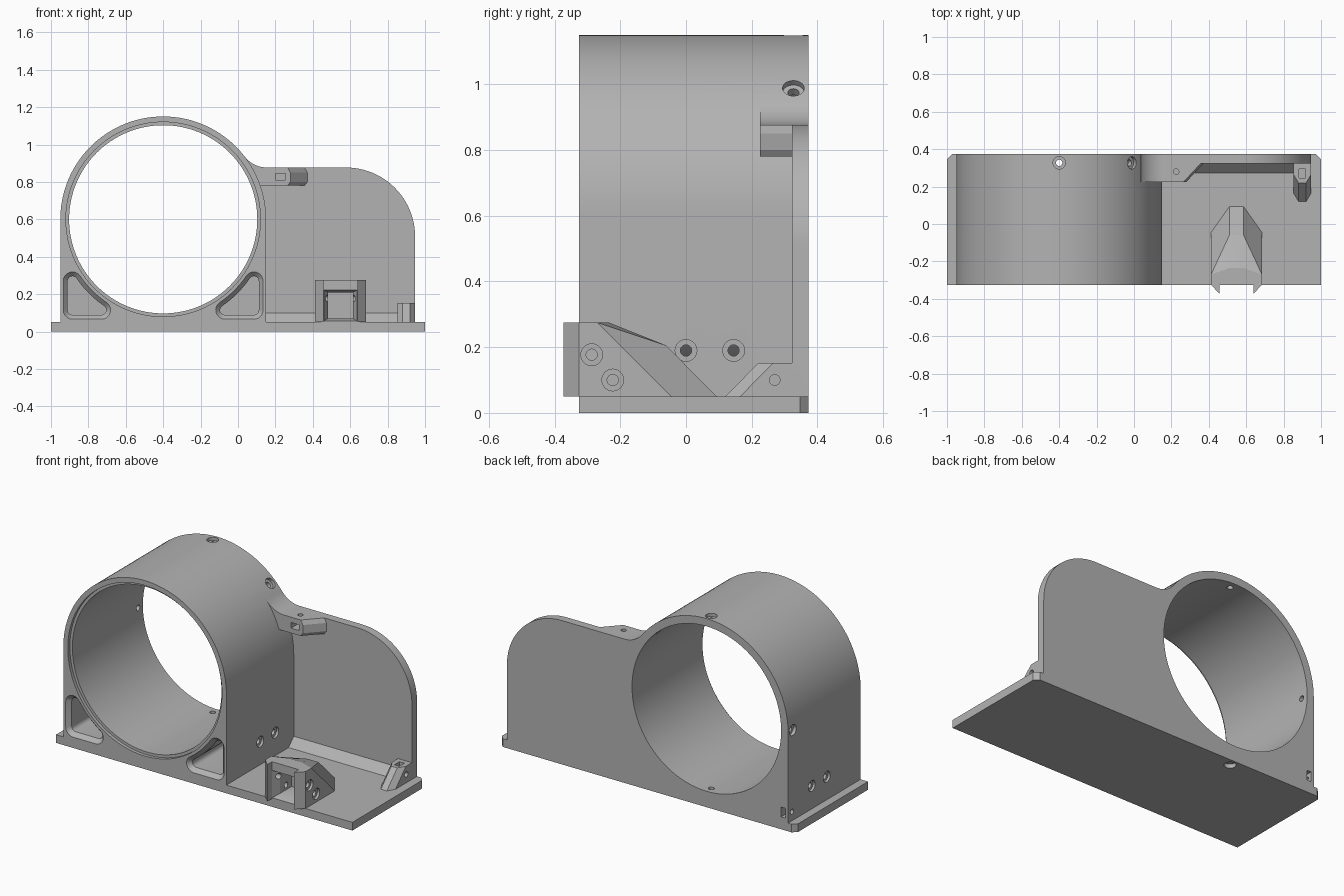
import bpy, bmesh, math
from mathutils import Vector, Matrix

cube = bpy.data.objects.get("Cube")
if cube:
    bpy.data.objects.remove(cube, do_unlink=True)

grey = bpy.data.materials.new("plain_grey")
grey.use_nodes = True
grey.diffuse_color = (0.45, 0.45, 0.45, 1)
grey.node_tree.nodes["Principled BSDF"].inputs["Base Color"].default_value = (0.45, 0.45, 0.45, 1)

FRONT, PANEL, BACK = -0.326, 0.323, 0.373
CX, CZ = -0.4, 0.6          # ring axis
OUTER, BORE = 0.55, 0.503


def finish(name, bm):
    bmesh.ops.recalc_face_normals(bm, faces=bm.faces)
    mesh = bpy.data.meshes.new(name)
    bm.to_mesh(mesh)
    bm.free()
    mesh.materials.append(grey)
    ob = bpy.data.objects.new(name, mesh)
    bpy.context.collection.objects.link(ob)
    return ob


def loft(name, loop_a, loop_b, a, b, axis="y"):
    """Solid between two matching outlines, placed at a and b along an axis."""
    place = (lambda p, d: (p[0], d, p[1])) if axis == "y" else (lambda p, d: (p[0], p[1], d))
    bm = bmesh.new()
    va = [bm.verts.new(place(p, a)) for p in loop_a]
    vb = [bm.verts.new(place(p, b)) for p in loop_b]
    bm.faces.new(va)
    bm.faces.new(vb)
    for i in range(len(va)):
        j = (i + 1) % len(va)
        bm.faces.new((va[i], va[j], vb[j], vb[i]))
    return finish(name, bm)


def prism(name, loop, a, b, axis="y"):
    return loft(name, loop, loop, a, b, axis)


def box(name, x0, x1, y0, y1, z0, z1):
    return prism(name, [(x0, z0), (x1, z0), (x1, z1), (x0, z1)], y0, y1)


def hull(name, points):
    bm = bmesh.new()
    for p in points:
        bm.verts.new(p)
    res = bmesh.ops.convex_hull(bm, input=bm.verts)
    loose = {v for v in res["geom_interior"] if isinstance(v, bmesh.types.BMVert)}
    bmesh.ops.delete(bm, geom=list(loose), context="VERTS")
    bmesh.ops.dissolve_limit(bm, angle_limit=0.01, verts=bm.verts, edges=bm.edges)
    return finish(name, bm)


def rod(start, direction, radius, length, sides=32):
    d = Vector(direction).normalized()
    mid = Vector(start) + d * length / 2
    bm = bmesh.new()
    bmesh.ops.create_cone(bm, cap_ends=True, segments=sides, radius1=radius, radius2=radius,
                          depth=length,
                          matrix=Matrix.Translation(mid) @ d.to_track_quat("Z", "Y").to_matrix().to_4x4())
    return finish("cutter", bm)


def arc(cx, cz, r, a0, a1, n):
    angles = [math.radians(a0 + (a1 - a0) * i / n) for i in range(n + 1)]
    return [(cx + r * math.cos(t), cz + r * math.sin(t)) for t in angles]


def combine(target, other, op):
    mod = target.modifiers.new("bool", "BOOLEAN")
    mod.operation, mod.object, mod.solver = op, other, "EXACT"
    bpy.context.view_layer.objects.active = target
    bpy.ops.object.modifier_apply(modifier=mod.name)
    bpy.data.objects.remove(other, do_unlink=True)


def cut(target, other):
    combine(target, other, "DIFFERENCE")


def smooth(ob):
    bpy.ops.object.select_all(action="DESELECT")
    ob.select_set(True)
    bpy.context.view_layer.objects.active = ob
    bpy.ops.object.shade_smooth_by_angle(angle=math.radians(20))


# Base plate with clipped back corners
c = 0.026
body = prism("housing_and_base", [(-1, FRONT), (1, FRONT), (1, BACK - c), (1 - c, BACK),
                                  (-1 + c, BACK), (-1, BACK - c)], 0, 0.05, "z")

# Round housing on a square foot
arch = arc(CX, CZ, OUTER, 0, 180, 64)
combine(body, prism("housing", [(CX - OUTER, 0.03), (CX + OUTER, 0.03)] + arch, FRONT, BACK), "UNION")

# Back panel, blended into the ring by a fillet
TOP, RIGHT = 0.877, 0.947
fillet = arc(0.155, TOP + 0.15, 0.15, 270, 217.6, 12)
panel = [(0.1, 0.03), (RIGHT, 0.03)] + arc(RIGHT - 0.37, TOP - 0.37, 0.37, 0, 90, 24) + fillet
combine(body, prism("panel", panel + [(0.02, 0.9), (0.1, 0.7)], PANEL, BACK), "UNION")

# Screw boss under the fillet, with a tapered end
inner = fillet + [(0.02, 0.9), (0.08, 0.78)]
boss_front = [(0.265, 0.78), (0.28, 0.8), (0.28, 0.85), (0.265, TOP)]
boss_back = [(x + 0.1, z) for x, z in boss_front]
combine(body, loft("boss", boss_front + inner, boss_back + inner, 0.225, PANEL + 0.01), "UNION")
cut(body, box("slot", 0.2, 0.255, 0.2, 0.3, 0.81, 0.845))
cut(body, rod((0.225, 0.28, 0.83), (0, 0, 1), 0.015, 0.1))

# Sloped strip along the foot of the panel
strip = hull("strip", [(x, y, z) for x in (0.14, RIGHT)
                       for y, z in ((0.273, 0.05), (PANEL, 0.1), (0.34, 0.1), (0.34, 0.03), (0.273, 0.03))])
combine(body, strip, "UNION")

# Main bore and its shallow front step
cut(body, rod((CX, -0.5, CZ), (0, 1, 0), BORE, 1, 128))
cut(body, rod((CX, FRONT - 0.1, CZ), (0, 1, 0), 0.52, 0.12, 128))


# Lightening pockets in the lower corners, with bevelled rims
def pocket_outline(side, r):
    near, far = -0.33, -0.485
    reach = math.hypot(near, far)
    lean = math.degrees(math.atan2(-near, -far))
    pts = arc(far, near, r, lean, 180, 8) + arc(far, far, r, 180, 270, 6)
    pts += arc(near, far, r, 270, 450 - lean, 8)
    pts += arc(0, 0, reach - r, 270 - lean, 180 + lean, 10)[1:-1]
    return [(CX - side * x, CZ + z) for x, z in pts]


for side in (-1, 1):
    rim, core = pocket_outline(side, 0.05), pocket_outline(side, 0.026)
    cut(body, prism("core", core, FRONT - 0.05, 0.3))
    cut(body, loft("rim", rim, core, FRONT - 0.001, FRONT + 0.025))
    # Counterbored side holes
    wall = CX + side * OUTER
    for y in (0, 0.145):
        cut(body, rod((wall + side * 0.05, y, 0.19), (-side, 0, 0), 0.033, 0.065))
        cut(body, rod((wall + side * 0.05, y, 0.19), (-side, 0, 0), 0.017, 0.13))

# Radial screw holes around the ring
for angle, seat in ((45, 0.53), (90, 0.53), (180, 0.53), (270, 0.575)):
    t = math.radians(angle)
    d = Vector((math.cos(t), 0, math.sin(t)))
    axis = Vector((CX, 0.327, CZ))
    cut(body, rod(axis + d * 0.47, d, 0.017, 0.2))
    cut(body, rod(axis + d * seat, d, 0.033, 0.1))

# Nut slot and cross hole at the outer back corner
cut(body, box("slot", -0.932, -0.902, 0.31, 0.4, 0.075, 0.135))
cut(body, rod((-1, 0.335, 0.105), (1, 0, 0), 0.015, 0.08))
smooth(body)

# Wedge-shaped mount block on the base
MX, MW = 0.548, 0.136
pts = [(MX + s * MW, y, z) for s in (-1, 1)
       for y, z in ((FRONT, 0.04), (FRONT, 0.275), (-0.27, 0.275), (-0.045, 0.05), (-0.045, 0.04))]
pts += [(MX + s * 0.038, y, z) for s in (-1, 1)
        for y, z in ((-0.235, 0.275), (-0.06, 0.205), (0.093, 0.05), (0.093, 0.04))]
mount = hull("mount_block", pts)
for s in (-1, 1):
    lip = [(MX + s * MW, FRONT + 0.005), (MX + s * MW, FRONT), (MX + s * 0.09, -0.373),
           (MX + s * 0.09, FRONT + 0.005)]
    combine(mount, prism("lip", lip, 0.05, 0.275, "z"), "UNION")
opening = [(MX - 0.09, 0.055), (MX + 0.09, 0.055), (MX + 0.09, 0.222), (MX - 0.09, 0.222)]
seat = [(MX - 0.068, 0.07), (MX + 0.068, 0.07), (MX + 0.068, 0.21), (MX - 0.068, 0.21)]
cut(mount, loft("opening", opening, seat, FRONT - 0.001, -0.28))
cut(mount, prism("seat", seat, -0.3, -0.17))
for y, z in ((-0.287, 0.177), (-0.223, 0.1)):
    cut(mount, rod((MX - 0.2, y, z), (1, 0, 0), 0.017, 0.4))
    for s in (-1, 1):
        cut(mount, rod((MX + s * (MW - 0.015), y, z), (s, 0, 0), 0.033, 0.1))
smooth(mount)

# Small corner bracket with a nut slot
BX = 0.9
pts = [(BX + s * w, y + shift, z) for s in (-1, 1) for w, shift in ((0.047, 0), (0.02, -0.045))
       for y, z in ((0.165, 0.05), (0.265, 0.152))]
pts += [(BX + s * 0.047, 0.33, z) for s in (-1, 1) for z in (0.05, 0.152)]
bracket = hull("corner_bracket", pts)
cut(bracket, box("slot", BX - 0.017, BX + 0.017, 0.245, 0.295, 0.075, 0.2))
cut(bracket, rod((BX - 0.1, 0.27, 0.1), (1, 0, 0), 0.016, 0.2))
smooth(bracket)
